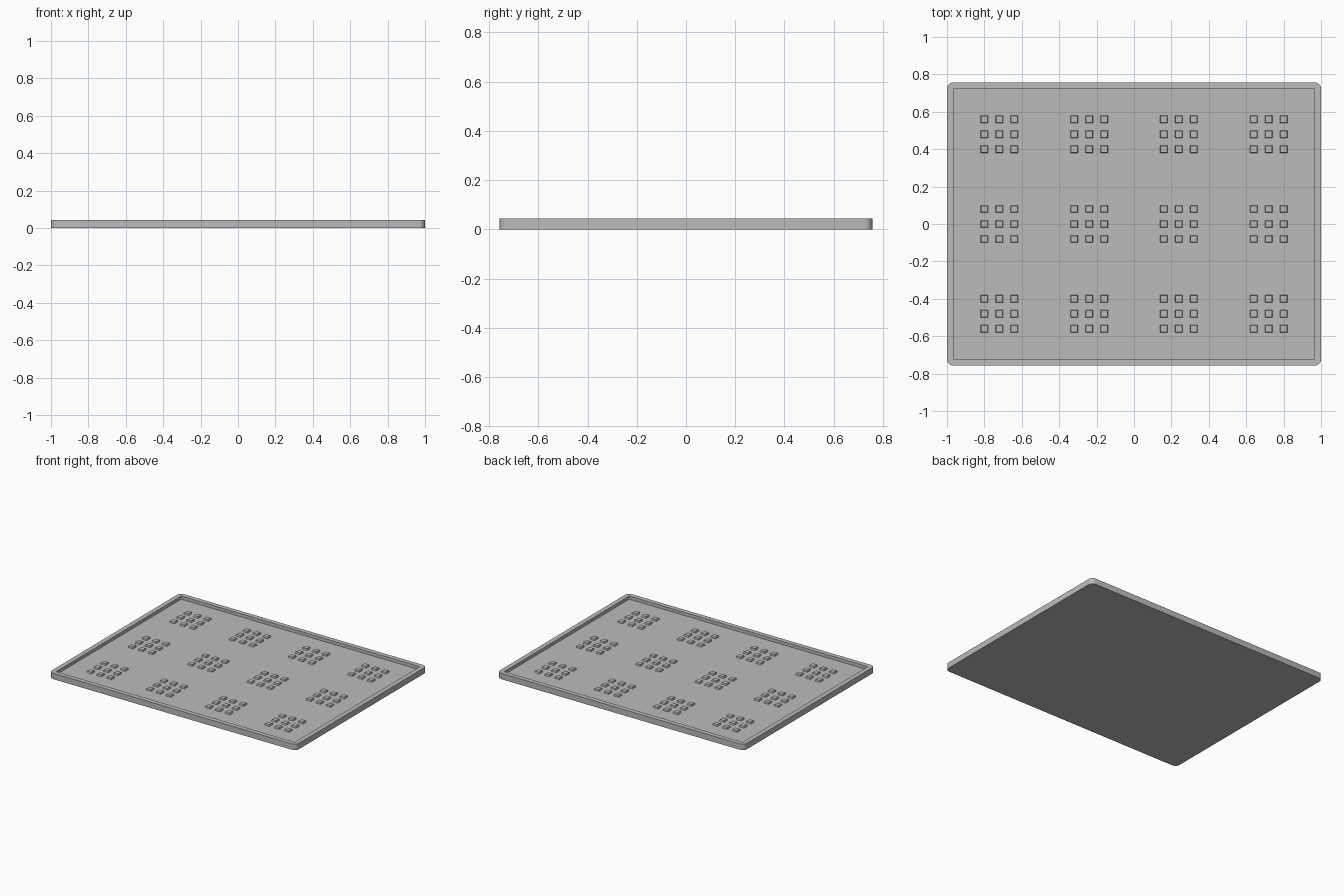
import bpy
import bmesh
from mathutils import Matrix

cube = bpy.data.objects.get("Cube")
if cube:
    bpy.data.objects.remove(cube, do_unlink=True)

HALF_X, HALF_Y, HEIGHT = 1.0, 0.757, 0.043
WALL, FLOOR, CORNER = 0.034, 0.02, 0.034
PEG, PEG_TOP, PITCH = 0.04, 0.034, 0.08

grey = bpy.data.materials.new("light grey")
grey.use_nodes = True
colour = (0.5, 0.5, 0.5, 1)
grey.diffuse_color = colour
grey.node_tree.nodes["Principled BSDF"].inputs["Base Color"].default_value = colour


def add_object(name, bm):
    mesh = bpy.data.meshes.new(name)
    bm.to_mesh(mesh)
    bm.free()
    mesh.materials.append(grey)
    obj = bpy.data.objects.new(name, mesh)
    bpy.context.collection.objects.link(obj)
    return obj


def add_box(bm, size, centre):
    matrix = Matrix.Translation(centre) @ Matrix.Diagonal((*size, 1))
    return bmesh.ops.create_cube(bm, size=1, matrix=matrix)["verts"]


# Tray: box with rounded upright corners and a square-cornered recess
bm = bmesh.new()
add_box(bm, (2 * HALF_X, 2 * HALF_Y, HEIGHT), (0, 0, HEIGHT / 2))
upright = [e for e in bm.edges if abs(e.verts[0].co.z - e.verts[1].co.z) > HEIGHT / 2]
bmesh.ops.bevel(bm, geom=upright, offset=CORNER, segments=6, profile=0.5, affect='EDGES')
tray = add_object("tray", bm)

bm = bmesh.new()
add_box(bm, (2 * (HALF_X - WALL), 2 * (HALF_Y - WALL), HEIGHT), (0, 0, FLOOR + HEIGHT / 2))
cutter = add_object("recess_cutter", bm)
cutter.hide_render = True
cutter.hide_set(True)

recess = tray.modifiers.new("recess", 'BOOLEAN')
recess.operation = 'DIFFERENCE'
recess.solver = 'EXACT'
recess.object = cutter

# Bake the recess so the cutter can go
bpy.context.view_layer.update()
evaluated = tray.evaluated_get(bpy.context.evaluated_depsgraph_get())
baked = bpy.data.meshes.new_from_object(evaluated)
tray.modifiers.clear()
tray.data = baked
bpy.data.objects.remove(cutter, do_unlink=True)

# Pegs: three by three clusters, slightly tapered
bm = bmesh.new()
for cx in (-0.72, -0.24, 0.24, 0.72):
    for cy in (-0.48, 0, 0.48):
        for i in (-1, 0, 1):
            for j in (-1, 0, 1):
                x, y = cx + i * PITCH, cy + j * PITCH
                verts = add_box(bm, (PEG, PEG, 0.012), (x, y, FLOOR + 0.005))
                for v in verts:
                    if v.co.z > FLOOR:
                        v.co.x = x + (v.co.x - x) * PEG_TOP / PEG
                        v.co.y = y + (v.co.y - y) * PEG_TOP / PEG
pegs = add_object("pegs", bm)

# Smooth shading on the rounded corners only
bpy.ops.object.select_all(action='DESELECT')
tray.select_set(True)
bpy.context.view_layer.objects.active = tray
bpy.ops.object.shade_smooth_by_angle(angle=0.5)
